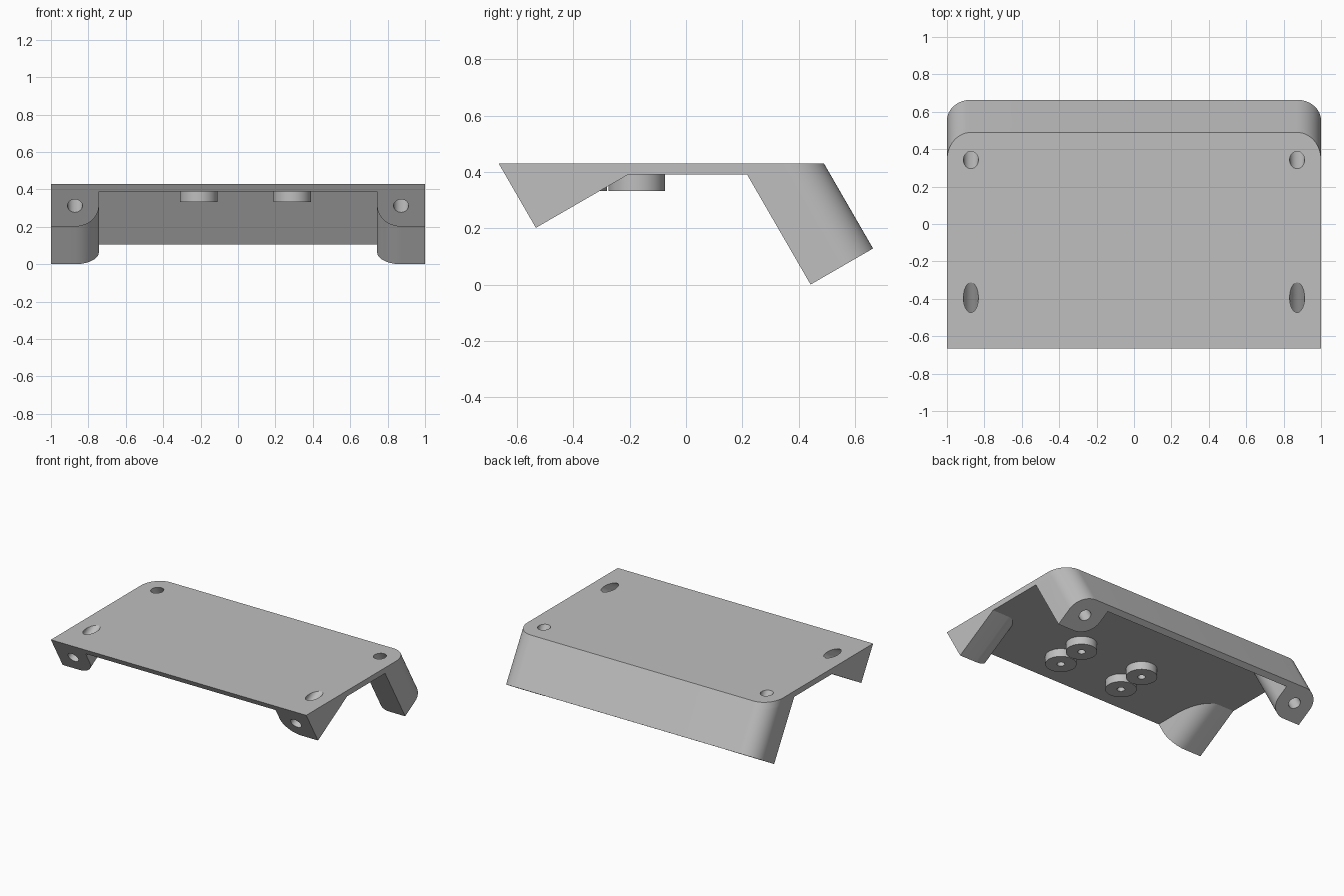
import bpy, bmesh
from math import sin, cos, pi, radians
from mathutils import Vector

cube = bpy.data.objects.get("Cube")
if cube:
    bpy.data.objects.remove(cube, do_unlink=True)

# Single grey plastic
grey = bpy.data.materials.new("grey_plastic")
grey.use_nodes = True
colour = (0.52, 0.52, 0.52, 1)
grey.diffuse_color = colour
grey.node_tree.nodes["Principled BSDF"].inputs["Base Color"].default_value = colour

# Main dimensions: the bracket leans back by 30 degrees under a level top
TILT = radians(30)
TOP, UNDER = 0.43, 0.39
CORNER = Vector((0, -0.665, TOP))               # top front edge
DOWN = Vector((0, sin(TILT), -cos(TILT)))       # along rear legs
BACK = Vector((0, cos(TILT), sin(TILT)))        # along front legs
UP = Vector((0, 0, 1))
DEPTH, LEG_LENGTH, FRONT_DROP = 1.0, 0.926, 0.264
R = 0.128                                       # corner radius
MID = 1 - R                                     # hole offset
INNER = 1 - 2 * R
WALL = 0.043
HOLE = 0.04


def arc(cx, cy, r, start, end, n=16):
    angles = [radians(start + (end - start) * i / n) for i in range(n + 1)]
    return [(cx + r * cos(a), cy + r * sin(a)) for a in angles]


def circle(cx, cy, r, n=48):
    return arc(cx, cy, r, 0, 360, n)[:-1]


def mirrored(half):
    return half + [(-x, v) for x, v in reversed(half)]


def level(z):
    return Vector((0, 0, z)), UP


def prism(name, profile, origin, across, axis, first, last):
    """Sweep an (x, across) profile along axis between two planes."""
    bm = bmesh.new()
    rings = []
    for point, normal in (first, last):
        ring = []
        for x, v in profile:
            p = origin + Vector((x, 0, 0)) + across * v
            p += axis * ((point - p).dot(normal) / axis.dot(normal))
            ring.append(bm.verts.new(p))
        rings.append(ring)
        bm.faces.new(ring)
    a, b = rings
    for i in range(len(a)):
        j = (i + 1) % len(a)
        bm.faces.new((a[i], a[j], b[j], b[i]))
    bmesh.ops.remove_doubles(bm, verts=bm.verts, dist=1e-5)
    bmesh.ops.recalc_face_normals(bm, faces=bm.faces)
    mesh = bpy.data.meshes.new(name)
    bm.to_mesh(mesh)
    bm.free()
    mesh.materials.append(grey)
    obj = bpy.data.objects.new(name, mesh)
    bpy.context.collection.objects.link(obj)
    return obj


def drill(obj, cutters):
    for cutter in cutters:
        mod = obj.modifiers.new("hole", 'BOOLEAN')
        mod.operation, mod.solver, mod.object = 'DIFFERENCE', 'EXACT', cutter
    graph = bpy.context.evaluated_depsgraph_get()
    mesh = bpy.data.meshes.new_from_object(obj.evaluated_get(graph))
    obj.modifiers.clear()
    obj.data = mesh


def along(axis, distance):
    return CORNER + axis * distance, axis


parts, rear_bits, front_bits = [], [], []

# Level top plate with rounded rear corners
rear_corner = arc(MID, DEPTH - R, R, 0, 90)
plate = prism("top_plate", mirrored([(1, 0)] + rear_corner),
              CORNER, BACK, DOWN, level(TOP), level(UNDER))

# Rear wall and its two legs share one U-shaped section
section = [(INNER, DEPTH - WALL)] + arc(MID, DEPTH - R, R, 180, 270)
section += [(1, DEPTH - 2 * R)] + rear_corner
rear = prism("rear_wall_and_legs", mirrored(section),
             CORNER, BACK, DOWN, level(UNDER), along(DOWN, LEG_LENGTH))

# Wedge-shaped front legs, with cutters for all four screw holes
root = (TOP - UNDER) / cos(TILT)
front_legs = []
for side, label in ((1, "left"), (-1, "right")):
    outline = [(INNER, root), (1, root), (1, FRONT_DROP)]
    outline += arc(MID, FRONT_DROP - R, R, 90, 180)
    front_legs.append(prism("front_leg_" + label, [(side * x, v) for x, v in outline],
                            CORNER, DOWN, BACK, along(BACK, 0), level(UNDER)))
    rear_bits.append(prism("rear_hole_cutter", circle(side * MID, DEPTH - R, HOLE),
                           CORNER, BACK, DOWN, along(DOWN, 0.3), along(DOWN, 1.1)))
    front_bits.append(prism("front_hole_cutter", circle(side * MID, FRONT_DROP - R, HOLE),
                            CORNER, DOWN, BACK, along(BACK, -0.1), along(BACK, 0.5)))

drill(plate, rear_bits + front_bits)
drill(rear, rear_bits)
for leg, bit in zip(front_legs, front_bits):
    drill(leg, [bit])
parts += [plate, rear] + front_legs

# Four round bosses with blind pilot holes under the plate
boss_bits = []
for x, x_name in ((0.29, "left"), (-0.21, "right")):
    for y, y_name in ((-0.38, "front"), (-0.175, "rear")):
        args = (Vector(), Vector((0, 1, 0)), UP)
        boss = prism(f"boss_{y_name}_{x_name}", circle(x, y, 0.1), *args,
                     level(0.333), level(UNDER))
        bit = prism("pilot_cutter", circle(x, y, 0.025, 24), *args,
                    level(0.3), level(UNDER - 0.002))
        drill(boss, [bit])
        boss_bits.append(bit)
        parts.append(boss)

# Remove the cutters and shade the curved faces smooth
for cutter in rear_bits + front_bits + boss_bits:
    bpy.data.objects.remove(cutter, do_unlink=True)
bpy.ops.object.select_all(action='DESELECT')
for obj in parts:
    obj.select_set(True)
bpy.context.view_layer.objects.active = plate
bpy.ops.object.shade_smooth_by_angle(angle=radians(30))
